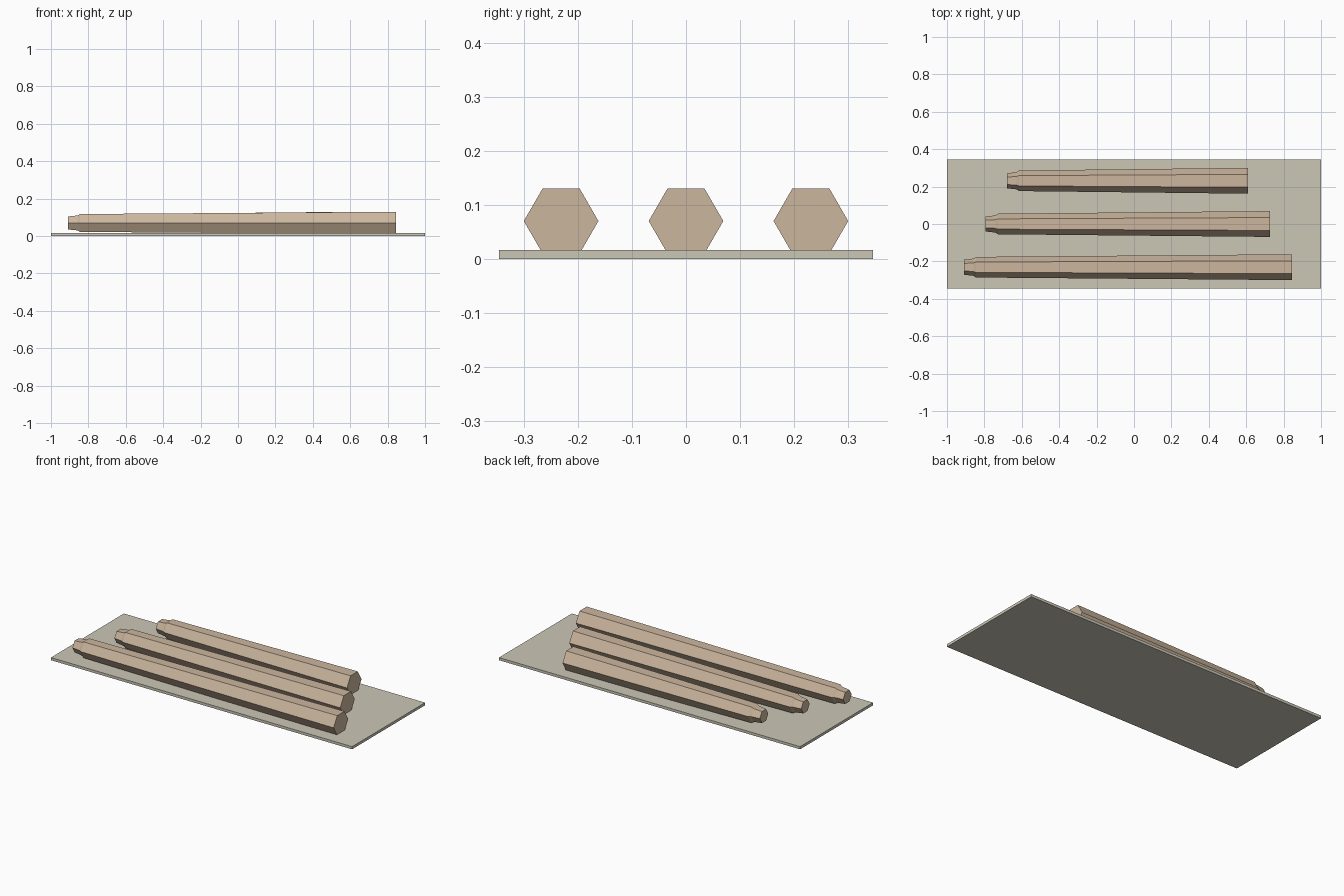
import bpy, bmesh, math

if "Cube" in bpy.data.objects:
    bpy.data.objects.remove(bpy.data.objects["Cube"])


def material(name, color):
    m = bpy.data.materials.new(name)
    m.diffuse_color = color
    m.use_nodes = True
    m.node_tree.nodes["Principled BSDF"].inputs["Base Color"].default_value = m.diffuse_color
    return m


def finish(name, bm, mat):
    bmesh.ops.recalc_face_normals(bm, faces=bm.faces[:])
    mesh = bpy.data.meshes.new(name)
    bm.to_mesh(mesh)
    bm.free()
    mesh.materials.append(mat)
    obj = bpy.data.objects.new(name, mesh)
    bpy.context.collection.objects.link(obj)
    return obj


def log(name, x_tip, x_butt, y, mat):
    """Tapered six-sided log with a narrowed, shouldered tip."""
    profile = [(x_tip, 0.040), (x_tip + 0.052, 0.046),
               (x_tip + 0.065, 0.055), (x_butt, 0.069)]
    bm = bmesh.new()
    rings = []
    for x, r in profile:
        rings.append([bm.verts.new((x, y + r * math.cos(i * math.pi / 3),
                                    0.07 + r * math.sin(i * math.pi / 3)))
                      for i in range(6)])
    for a, b in zip(rings, rings[1:]):
        for i in range(6):
            j = (i + 1) % 6
            bm.faces.new((a[i], a[j], b[j], b[i]))
    bm.faces.new(rings[0])
    bm.faces.new(rings[-1])
    return finish(name, bm, mat)


wood = material("wood", (0.60, 0.47, 0.34, 1))
slab = material("slab", (0.60, 0.57, 0.47, 1))

# Base plate
bm = bmesh.new()
bmesh.ops.create_cube(bm, size=1)
for v in bm.verts:
    v.co = (v.co.x * 2, v.co.y * 0.692, (v.co.z + 0.5) * 0.016)
finish("base_plate", bm, slab)

# Three logs, shortest at the back
log("long_log", -0.91, 0.845, -0.231, wood)
log("middle_log", -0.793, 0.727, 0.0, wood)
log("short_log", -0.68, 0.61, 0.231, wood)
